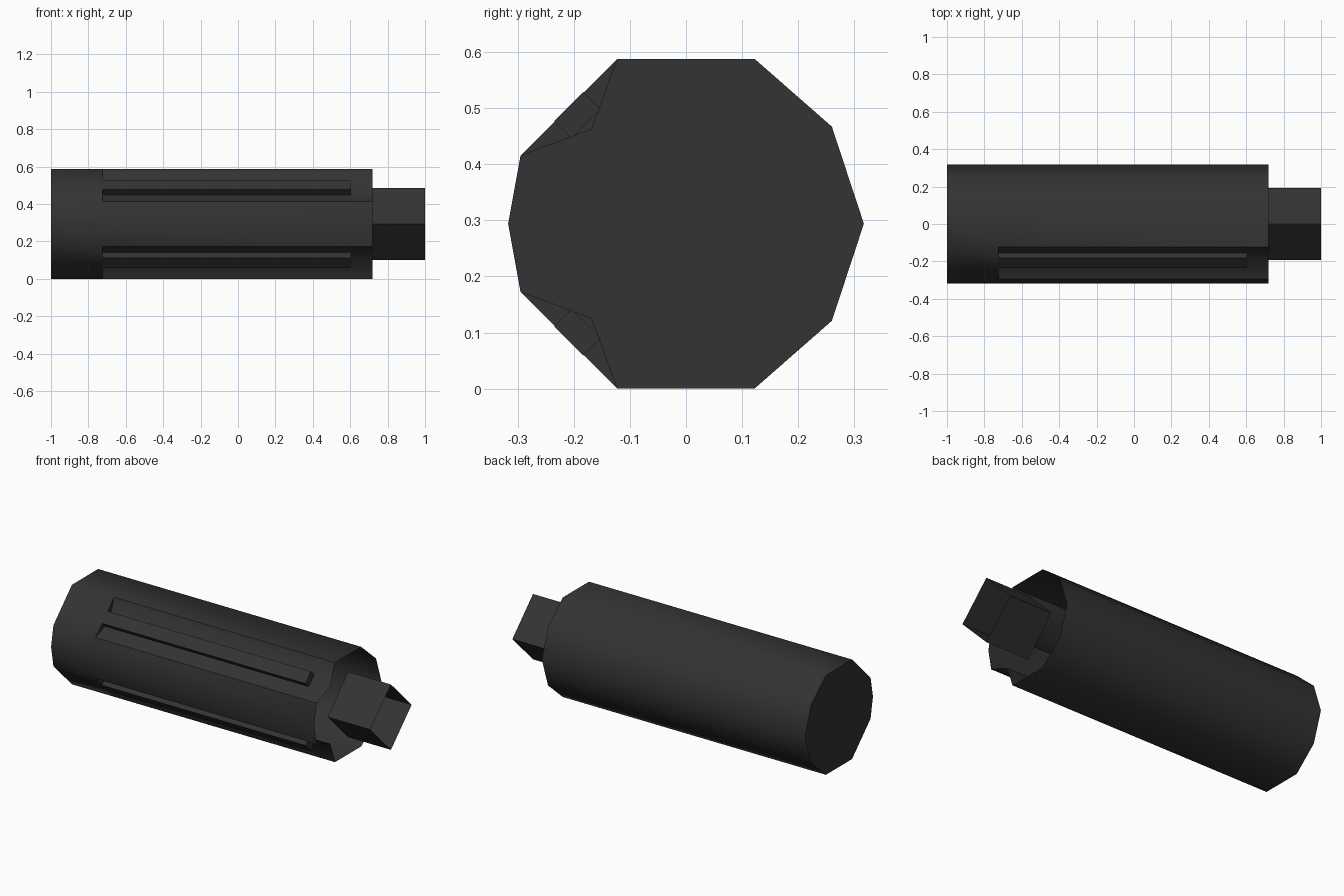
import bpy, bmesh, math

if "Cube" in bpy.data.objects:
    bpy.data.objects.remove(bpy.data.objects["Cube"])

ZC = 0.294      # height of the long axis
X0, X1, X2, X3, X_BAR = -1.0, -0.725, 0.72, 1.0, 0.605

dark = bpy.data.materials.new("dark_grey")
dark.diffuse_color = (0.033, 0.033, 0.033, 1)
dark.use_nodes = True
dark.node_tree.nodes["Principled BSDF"].inputs["Base Color"].default_value = dark.diffuse_color


def finish(bm, name):
    bmesh.ops.recalc_face_normals(bm, faces=bm.faces[:])
    mesh = bpy.data.meshes.new(name)
    bm.to_mesh(mesh)
    bm.free()
    mesh.materials.append(dark)
    obj = bpy.data.objects.new(name, mesh)
    bpy.context.collection.objects.link(obj)
    bpy.ops.object.select_all(action='DESELECT')
    obj.select_set(True)
    bpy.context.view_layer.objects.active = obj
    bpy.ops.object.shade_smooth_by_angle(angle=math.radians(50))
    return obj


def ring(bm, profile, x):
    return [bm.verts.new((x, y, z + ZC)) for y, z in profile]


def bridge(bm, a, b):
    n = len(a)
    for i in range(n):
        j = (i + 1) % n
        bm.faces.new((a[i], a[j], b[j], b[i]))


# Body: ten-sided sleeve, closed at the left, open at the right,
# with two V grooves running along the front corners
half = [(0.317, 0), (0.26, 0.173), (0.122, 0.294), (-0.122, 0.294),
        (-0.168, 0.168), (-0.295, 0.121), (-0.317, 0)]
notched = half + [(y, -z) for y, z in half[-2:0:-1]]
notch_ids = [i for i, p in enumerate(notched) if abs(p[0] + 0.168) < 1e-6]
plain_ids = [i for i in range(len(notched)) if i not in notch_ids]

bm = bmesh.new()
start = ring(bm, [notched[i] for i in plain_ids], X0)
step = ring(bm, notched, X1)
end = ring(bm, notched, X2)
bm.faces.new(start)
bridge(bm, start, [step[i] for i in plain_ids])
for i in notch_ids:
    bm.faces.new((step[i - 1], step[i], step[i + 1]))
bridge(bm, step, end)
finish(bm, "body")

# Bars: one lying in each groove
for name, s in (("upper_bar", 1), ("lower_bar", -1)):
    prof = [(-0.183, 0.235), (-0.235, 0.183), (-0.204, 0.152), (-0.152, 0.204)]
    bm = bmesh.new()
    a = ring(bm, [(y, s * z) for y, z in prof], X1)
    b = ring(bm, [(y, s * z) for y, z in prof], X_BAR)
    bridge(bm, a, b)
    bm.faces.new(a)
    bm.faces.new(b)
    finish(bm, name)

# Stub: open four-sided tube turned on its corner
R = 0.193
diamond = [(R, 0), (0, R), (-R, 0), (0, -R)]
bm = bmesh.new()
bridge(bm, ring(bm, diamond, X2), ring(bm, diamond, X3))
stub = finish(bm, "end_stub")
stub.data.shade_smooth()
